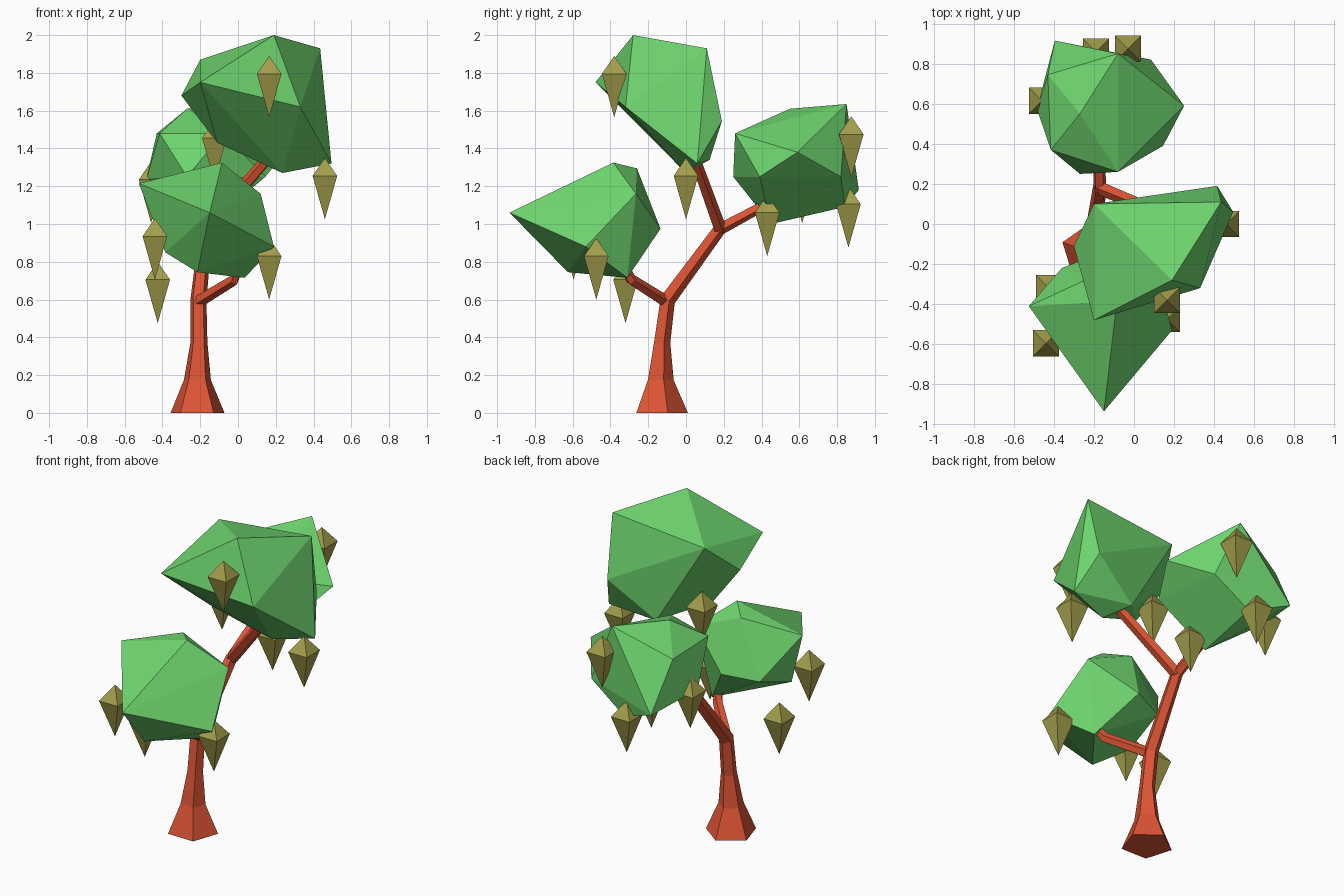
import bpy, bmesh, math
from mathutils import Vector

if "Cube" in bpy.data.objects:
    bpy.data.objects.remove(bpy.data.objects["Cube"])


def material(name, color):
    m = bpy.data.materials.new(name)
    m.diffuse_color = (*color, 1)
    m.use_nodes = True
    m.node_tree.nodes["Principled BSDF"].inputs["Base Color"].default_value = m.diffuse_color
    return m


BARK = material("bark", (0.73, 0.09, 0.035))
LEAF = material("leaf", (0.16, 0.68, 0.16))
POD = material("pod", (0.37, 0.34, 0.07))


def finish(name, bm, mat):
    bmesh.ops.recalc_face_normals(bm, faces=bm.faces[:])
    me = bpy.data.meshes.new(name)
    bm.to_mesh(me)
    bm.free()
    me.materials.append(mat)
    ob = bpy.data.objects.new(name, me)
    bpy.context.collection.objects.link(ob)
    return ob


def limb(name, path, radii, sides=5, phase=17):
    """Tapered low-poly tube along a path."""
    bm = bmesh.new()
    pts = [Vector(p) for p in path]
    rings = []
    for i, (p, r) in enumerate(zip(pts, radii)):
        t = (pts[min(i + 1, len(pts) - 1)] - pts[max(i - 1, 0)]).normalized()
        u = (Vector((1, 0, 0)) - t * t.x).normalized()
        v = t.cross(u)
        ring = []
        for k in range(sides):
            a = math.radians(phase) + math.tau * k / sides
            ring.append(bm.verts.new(p + r * (math.cos(a) * u + math.sin(a) * v)))
        rings.append(ring)
    for a, b in zip(rings, rings[1:]):
        for k in range(sides):
            n = (k + 1) % sides
            bm.faces.new((a[k], a[n], b[n], b[k]))
    bm.faces.new(rings[0])
    bm.faces.new(rings[-1])
    return finish(name, bm, BARK)


def foliage(name, points):
    """Faceted leaf clump: convex hull of its corners."""
    bm = bmesh.new()
    for p in points:
        bm.verts.new(p)
    bmesh.ops.convex_hull(bm, input=bm.verts[:])
    bmesh.ops.delete(bm, geom=[v for v in bm.verts if not v.link_faces], context='VERTS')
    return finish(name, bm, LEAF)


def pod(name, x, y, top):
    """Hanging four-sided kite with a square waist."""
    bm = bmesh.new()
    h = 0.065
    waist = [bm.verts.new((x + sx * h, y + sy * h, top - 0.095))
             for sx, sy in ((-1, -1), (1, -1), (1, 1), (-1, 1))]
    for z in (top, top - 0.325):
        tip = bm.verts.new((x, y, z))
        for k in range(4):
            bm.faces.new((waist[k], waist[(k + 1) % 4], tip))
    return finish(name, bm, POD)


# Trunk with flared foot, and the branches
limb("trunk",
     [(-0.215, -0.14, 0), (-0.215, -0.14, 0.175), (-0.207, -0.13, 0.375),
      (-0.21, -0.1, 0.6), (-0.17, 0.18, 0.98)],
     [0.15, 0.075, 0.047, 0.045, 0.036])
limb("front_branch", [(-0.21, -0.11, 0.59), (-0.02, -0.29, 0.705), (0.0, -0.32, 0.76)],
     [0.034, 0.03, 0.025])
limb("upper_branch", [(-0.17, 0.18, 0.97), (0.17, 0.04, 1.36)], [0.036, 0.03])
limb("back_branch", [(-0.17, 0.17, 0.97), (-0.18, 0.45, 1.12)], [0.034, 0.028])

# Leaf clumps
foliage("top_foliage", [
    (0.19, -0.28, 2.0), (0.435, 0.11, 1.93), (0.415, 0.19, 1.545), (0.495, 0.06, 1.32),
    (0.33, -0.32, 1.62), (-0.2, -0.48, 1.75), (-0.3, -0.11, 1.68), (-0.2, 0.1, 1.87),
    (0.235, 0.0, 1.27), (-0.11, -0.11, 1.43), (0.12, 0.125, 1.34)])
foliage("back_foliage", [
    (-0.27, 0.55, 1.61), (-0.08, 0.85, 1.635), (-0.395, 0.915, 1.18), (0.25, 0.59, 1.38),
    (0.145, 0.39, 1.25), (0.085, 0.82, 1.25), (-0.08, 0.26, 1.48), (-0.27, 0.25, 1.25),
    (-0.415, 0.37, 1.48), (-0.485, 0.575, 1.24), (-0.43, 0.745, 1.48),
    (-0.15, 0.45, 1.0), (-0.15, 0.84, 1.09)])
foliage("front_foliage", [
    (-0.15, -0.935, 1.06), (-0.525, -0.41, 1.215), (-0.085, -0.385, 1.325),
    (0.12, -0.265, 1.16), (0.19, -0.53, 0.88), (0.035, -0.31, 0.715),
    (-0.215, -0.625, 0.745), (-0.385, -0.5, 0.85), (-0.2, -0.26, 1.295),
    (-0.15, -0.135, 0.975), (-0.36, -0.22, 0.95)])

# Hanging pods: x, y, top height
for i, p in enumerate([
        (0.165, -0.38, 1.89), (0.46, 0.0, 1.35), (-0.125, 0.02, 1.55),
        (-0.03, 0.875, 1.57), (-0.19, 0.86, 1.2), (-0.46, 0.615, 1.33),
        (-0.06, 0.43, 1.155), (0.165, -0.475, 0.925), (-0.425, -0.32, 0.8),
        (-0.44, -0.595, 1.03)]):
    pod(f"pod_{i + 1}", *p)
